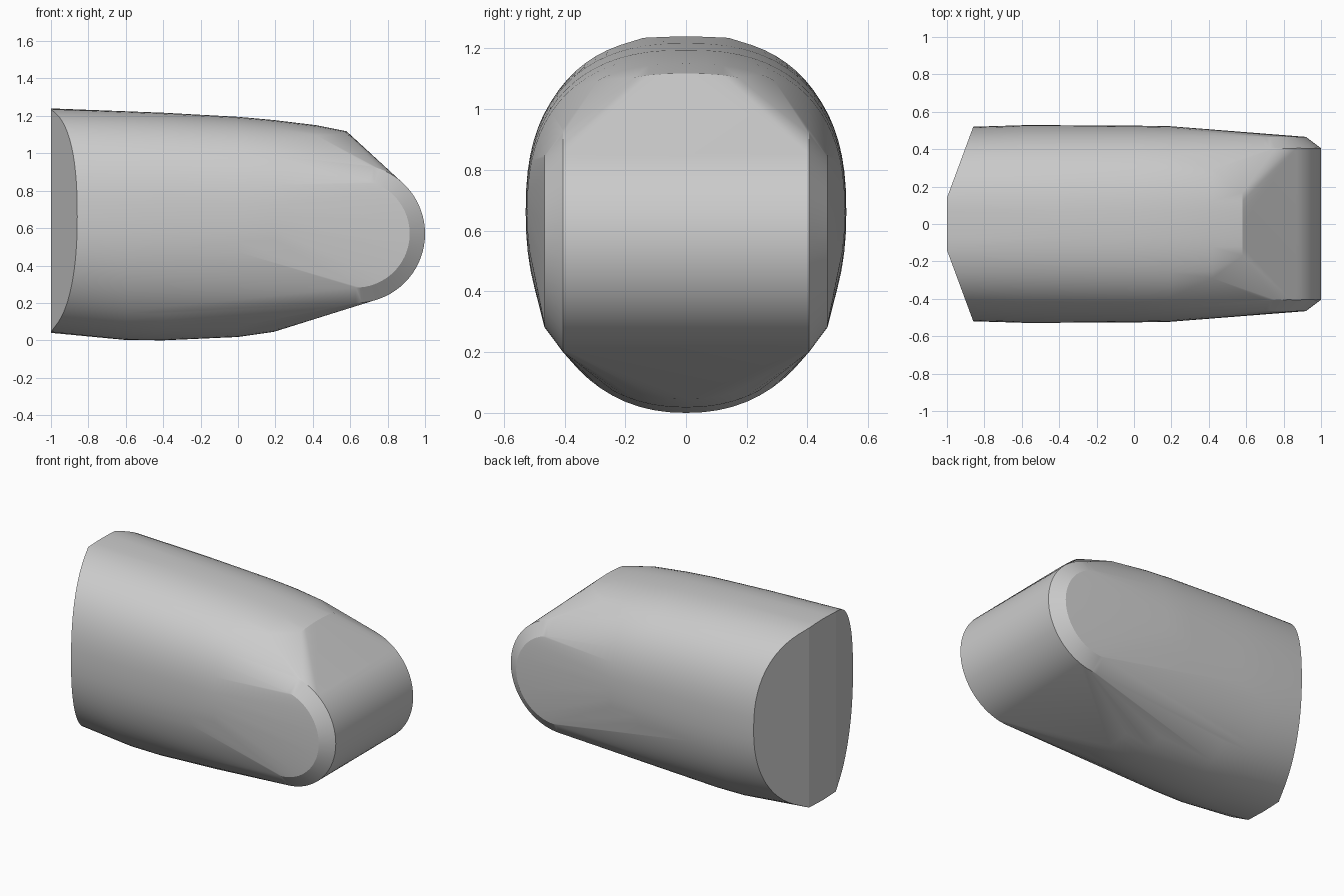
import bpy
import bmesh
from math import sin, cos, pi, copysign

cube = bpy.data.objects.get("Cube")
if cube:
    bpy.data.objects.remove(cube, do_unlink=True)

SEGMENTS = 72


def power(value, exponent):
    return copysign(abs(value) ** exponent, value)


def section(half_width, bottom, top, middle=0.66):
    """Rounded cross-section as (y, z) pairs, fuller above than below."""
    points = []
    for i in range(SEGMENTS):
        a = 2 * pi * i / SEGMENTS
        e = 2 / 2.45 if sin(a) > 0 else 2 / 2.2
        height = top - middle if sin(a) > 0 else middle - bottom
        points.append((half_width * power(cos(a), e),
                       middle + height * power(sin(a), e)))
    return points


def circle(y, radius):
    """Rim of the sideways nose cylinder."""
    return [(0.63 + radius * cos(2 * pi * i / SEGMENTS), y,
             0.57 + radius * sin(2 * pi * i / SEGMENTS))
            for i in range(SEGMENTS)]


points = []

# Rear end: a flat centre strip with both sides swept forward
for y, z in section(0.52, 0.04, 1.24):
    points.append((-1 + 0.37 * max(0, abs(y) - 0.14), y, z))
for z in (0.045, 1.235):
    points += [(-1, -0.14, z), (-1, 0.14, z)]

# Full body sections: x, half width, bottom, top
for x, w, bottom, top in [(-0.6, 0.528, 0.002, 1.225), (-0.4, 0.528, 0.0, 1.217),
                          (0, 0.526, 0.018, 1.195), (0.19, 0.523, 0.045, 1.178)]:
    points += [(x, y, z) for y, z in section(w, bottom, top)]

# Crown sections leading to the sloped front
for x, top, limit in [(0.42, 1.15, 0.3), (0.58, 1.118, 0.2)]:
    points += [(x, y, z) for y, z in section(0.51, 0.1, top)
               if z > 0.8 and abs(y) < limit]

# Chamfered round nose lying across the body
for side in (-1, 1):
    points += circle(side * 0.405, 0.37)
    points += circle(side * 0.466, 0.288)

# Stretch one skin around all sections
bm = bmesh.new()
for p in points:
    bm.verts.new(p)
hull = bmesh.ops.convex_hull(bm, input=bm.verts[:])
loose = {g for g in hull["geom_interior"] + hull["geom_unused"]
         if isinstance(g, bmesh.types.BMVert)}
bmesh.ops.delete(bm, geom=list(loose), context='VERTS')
bmesh.ops.dissolve_limit(bm, angle_limit=0.005, verts=bm.verts[:], edges=bm.edges[:])
bmesh.ops.recalc_face_normals(bm, faces=bm.faces[:])

mesh = bpy.data.meshes.new("rounded_body")
bm.to_mesh(mesh)
bm.free()
body = bpy.data.objects.new("rounded_body", mesh)
bpy.context.collection.objects.link(body)

# Plain grey material
grey = bpy.data.materials.new("plain grey")
grey.use_nodes = True
colour = (0.6, 0.6, 0.6, 1)
grey.diffuse_color = colour
grey.node_tree.nodes["Principled BSDF"].inputs["Base Color"].default_value = colour
mesh.materials.append(grey)

# Smooth the curved skin, keep the creases
bpy.ops.object.select_all(action='DESELECT')
body.select_set(True)
bpy.context.view_layer.objects.active = body
bpy.ops.object.shade_smooth_by_angle(angle=0.31)
